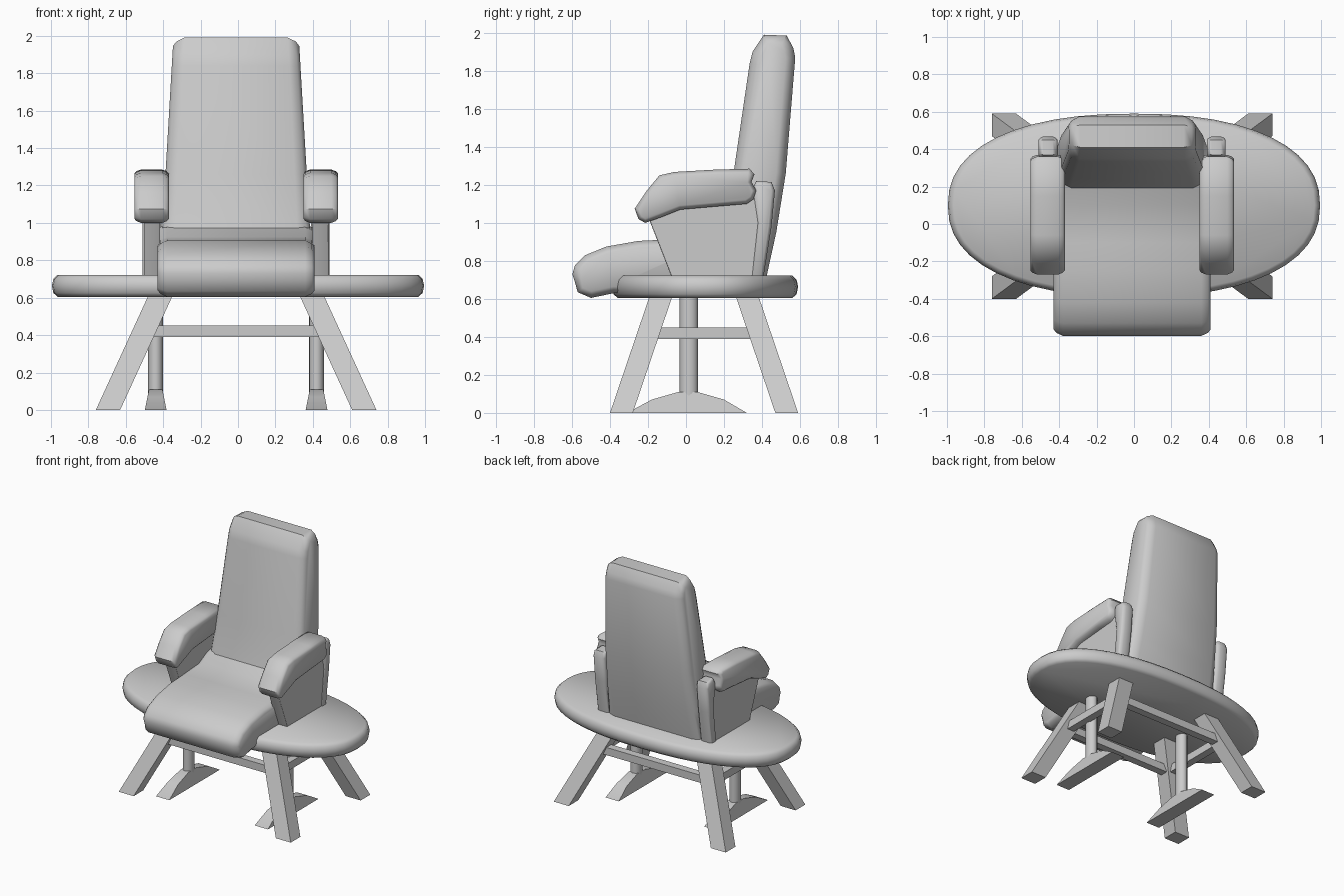
import bpy, bmesh, math
from mathutils import Vector

cube = bpy.data.objects.get("Cube")
if cube:
    bpy.data.objects.remove(cube, do_unlink=True)

CX = -0.01   # middle of the chair
CY = 0.095   # middle of the table and its legs

grey = bpy.data.materials.new("plain grey")
grey.use_nodes = True
grey.diffuse_color = (0.6, 0.6, 0.6, 1)
grey.node_tree.nodes["Principled BSDF"].inputs["Base Color"].default_value = (0.6, 0.6, 0.6, 1)


def loft(name, rings, smooth=None):
    """Skin a list of equal-length rings and cap both ends."""
    bm = bmesh.new()
    loops = [[bm.verts.new(p) for p in ring] for ring in rings]
    n = len(loops[0])
    for a, b in zip(loops, loops[1:]):
        for i in range(n):
            j = (i + 1) % n
            bm.faces.new((a[i], a[j], b[j], b[i]))
    bm.faces.new(loops[0][::-1])
    bm.faces.new(loops[-1])
    bmesh.ops.recalc_face_normals(bm, faces=bm.faces)
    mesh = bpy.data.meshes.new(name)
    bm.to_mesh(mesh)
    bm.free()
    mesh.materials.append(grey)
    obj = bpy.data.objects.new(name, mesh)
    bpy.context.collection.objects.link(obj)
    if smooth:
        bpy.ops.object.select_all(action='DESELECT')
        obj.select_set(True)
        bpy.context.view_layer.objects.active = obj
        bpy.ops.object.shade_smooth_by_angle(angle=math.radians(smooth))
    return obj


def inset(profile, d):
    """Move a counter-clockwise (y, z) profile inward by d."""
    pts = [Vector(p) for p in profile]
    out = []
    for i, p in enumerate(pts):
        a = (p - pts[i - 1]).normalized()
        b = (pts[(i + 1) % len(pts)] - p).normalized()
        m = (Vector((-a.y, a.x)) + Vector((-b.y, b.x))).normalized()
        out.append(p + m * d)
    return out


def cushion(name, profile, x, half, rx, rp, taper=lambda z: 1, smooth=50):
    """Side profile swept across x, with rounded left and right edges."""
    steps = [(0, 1), (0.3, 0.45), (1, 0)]
    layers = [(-half + rx * u, rp * v) for u, v in steps]
    layers += [(-w, d) for w, d in reversed(layers)]
    rings = [[(x + w * taper(p.y), p.x, p.y) for p in inset(profile, d)] for w, d in layers]
    return loft(name, rings, smooth)


def box_ring(x, y, z, hx, hy):
    return [(x + sx * hx, y + sy * hy, z) for sx, sy in ((-1, -1), (1, -1), (1, 1), (-1, 1))]


def bar(name, x, y, z, hx, hy, hz):
    return loft(name, [box_ring(x, y, z + s * hz, hx, hy) for s in (-1, 1)])


# Oval table top
def oval(z, d):
    ring = []
    for i in range(48):
        t = math.tau * i / 48
        c, s = math.cos(t), math.sin(t)
        ring.append(((0.995 - d) * math.copysign(abs(c) ** 0.87, c),
                     CY + 0.005 + (0.49 - d) * math.copysign(abs(s) ** 0.87, s), z))
    return ring


loft("table_top", [oval(0.605, 0.03), oval(0.625, 0.008), oval(0.665, 0),
                   oval(0.7, 0.008), oval(0.722, 0.03)], 60)

# Splayed legs
for sx, side in ((1, "left"), (-1, "right")):
    for sy, end in ((-1, "front"), (1, "back")):
        loft(f"{end}_{side}_leg", [
            box_ring(CX + sx * 0.685, CY + sy * 0.435, 0, 0.065, 0.06),
            box_ring(CX + sx * 0.405, CY + sy * 0.228, 0.61, 0.065, 0.06)])

# Stretchers joining the legs
for s, end in ((-1, "front"), (1, "back")):
    bar(f"{end}_stretcher", CX, CY + s * 0.29, 0.42, 0.47, 0.03, 0.03)
for s, side in ((1, "left"), (-1, "right")):
    bar(f"{side}_stretcher", CX + s * 0.49, CY, 0.42, 0.03, 0.27, 0.03)

# Round posts with spreading feet
for s, side in ((1, "left"), (-1, "right")):
    x = CX + s * 0.43
    loft(f"{side}_post", [[(x + 0.04 * math.cos(math.tau * i / 16),
                            0.015 + 0.048 * math.sin(math.tau * i / 16), z)
                           for i in range(16)] for z in (0.08, 0.62)], 40)
    foot = [(-0.31, 0), (-0.18, 0.07), (-0.04, 0.11), (0.06, 0.11), (0.2, 0.07), (0.32, 0)]
    loft(f"{side}_foot", [[(x - w, y, z), (x + w, y, z), (x + 0.058, y, 0), (x - 0.058, y, 0)]
                          for y, z in foot for w in [0.058 - 0.2 * z]], 40)

# Seat cushion with a rolled front
seat = [(-0.5, 0.605), (-0.38, 0.63), (0.3, 0.63), (0.3, 0.99), (0.2, 0.975), (0.1, 0.925),
        (-0.1, 0.912), (-0.25, 0.905), (-0.42, 0.875), (-0.53, 0.83), (-0.585, 0.775),
        (-0.598, 0.73), (-0.585, 0.69), (-0.57, 0.635)]
cushion("seat", seat, CX, 0.42, 0.05, 0.035)

# Tapered backrest
back = [(0.13, 0.7), (0.42, 0.7), (0.475, 0.95), (0.525, 1.26), (0.575, 1.87), (0.565, 1.92),
        (0.53, 1.985), (0.41, 1.99), (0.35, 1.9), (0.335, 1.84), (0.25, 1.26), (0.195, 0.98)]
cushion("backrest", back, CX, 0.405, 0.07, 0.05, lambda z: 1 - 0.145 * (z - 0.8))

# Armrests, side panels and rear supports
arm = [(-0.215, 1.0), (-0.13, 1.03), (-0.03, 1.07), (0.2, 1.09), (0.32, 1.1), (0.355, 1.125),
       (0.37, 1.17), (0.345, 1.215), (0.36, 1.255), (0.335, 1.285), (0.15, 1.28),
       (-0.06, 1.268), (-0.14, 1.25), (-0.21, 1.165), (-0.27, 1.075), (-0.25, 1.02)]
panel = [(-0.07, 0.7), (0.35, 0.7), (0.42, 1.12), (0.3, 1.17), (-0.16, 1.08), (-0.195, 1.02)]
support = [(0.34, 0.7), (0.405, 0.7), (0.45, 0.98), (0.468, 1.17), (0.45, 1.215),
           (0.37, 1.22), (0.345, 1.17), (0.37, 1.0)]
for s, side in ((1, "left"), (-1, "right")):
    cushion(f"{side}_armrest", arm, CX + s * 0.452, 0.092, 0.035, 0.022)
    cushion(f"{side}_panel", panel, CX + s * 0.45, 0.043, 0.004, 0.004, smooth=30)
    cushion(f"{side}_support", support, CX + s * 0.45, 0.05, 0.025, 0.018)
